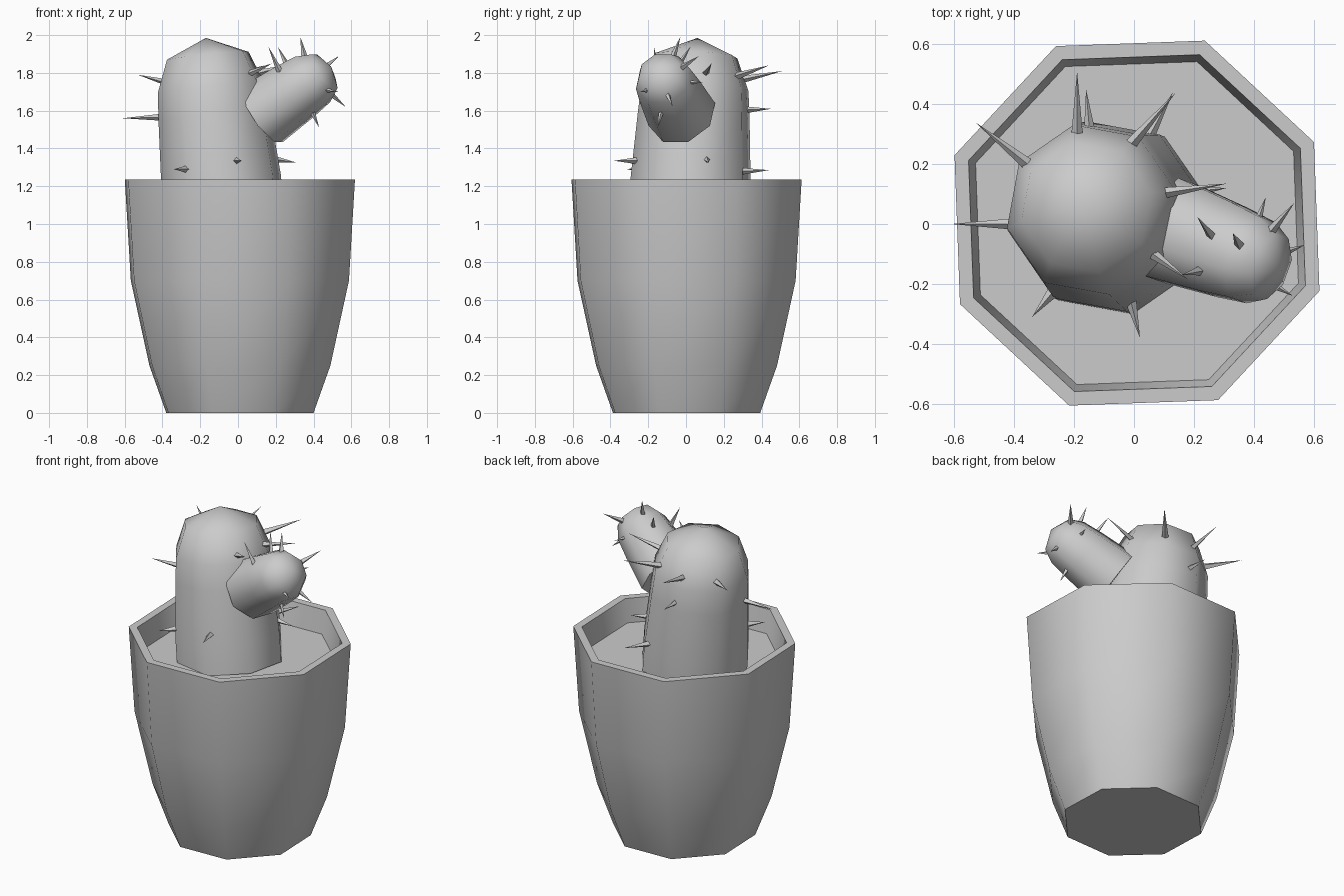
import bpy, bmesh, math
from mathutils import Vector

if "Cube" in bpy.data.objects:
    bpy.data.objects.remove(bpy.data.objects["Cube"])


def finish(name, bm, angle=60):
    bmesh.ops.recalc_face_normals(bm, faces=bm.faces)
    me = bpy.data.meshes.new(name)
    bm.to_mesh(me)
    bm.free()
    ob = bpy.data.objects.new(name, me)
    bpy.context.collection.objects.link(ob)
    bpy.ops.object.select_all(action='DESELECT')
    bpy.context.view_layer.objects.active = ob
    ob.select_set(True)
    bpy.ops.object.shade_smooth_by_angle(angle=math.radians(angle))
    return ob


def add_lathe(bm, origin, axis, profile, sides=8, start=0.0, cap_end=True):
    """Rings of (distance along axis, radius); radius 0 makes a point."""
    axis = Vector(axis).normalized()
    ref = Vector((1, 0, 0)) if abs(axis.z) > 0.7 else Vector((0, 0, 1))
    u = (ref - axis * ref.dot(axis)).normalized()
    v = axis.cross(u)
    origin = Vector(origin)
    prev = None
    for t, r in profile:
        c = origin + axis * t
        if r == 0:
            tip = bm.verts.new(c)
            for i in range(sides):
                bm.faces.new((prev[i], prev[(i + 1) % sides], tip))
            return
        ring = []
        for i in range(sides):
            a = math.radians(start) + math.tau * i / sides
            ring.append(bm.verts.new(c + u * r * math.cos(a) + v * r * math.sin(a)))
        if prev is None:
            bm.faces.new(ring[::-1])
        else:
            for i in range(sides):
                j = (i + 1) % sides
                bm.faces.new((prev[i], prev[j], ring[j], ring[i]))
        prev = ring
    if cap_end:
        bm.faces.new(prev)


def lathe(name, *args, **kw):
    bm = bmesh.new()
    add_lathe(bm, *args, **kw)
    return finish(name, bm)


def spines(name, pairs):
    bm = bmesh.new()
    for base, tip in pairs:
        b, t = Vector(base), Vector(tip)
        d = t - b
        start = -0.03
        add_lathe(bm, b, d, [(start, 0.02), (d.length, 0)], sides=4)
    return finish(name, bm, 30)


# Pot with rim, inner wall and soil floor
lathe("pot", (0.01, 0.003, 0), (0, 0, 1),
      [(0, 0.416), (0.25, 0.511), (0.70, 0.616), (1.235, 0.65),
       (1.235, 0.60), (1.09, 0.575)], start=24.6)

# Leaning trunk
lean = (-0.107, 0.047, 1)
lathe("cactus_trunk", (-0.09, 0.025, 1.235), lean,
      [(-0.17, 0.325), (0.0, 0.325), (0.34, 0.303), (0.49, 0.29),
       (0.66, 0.222), (0.755, 0)], start=12)

# Side arm
lathe("cactus_arm", (0.30, -0.085, 1.70), (0.79, -0.285, 0.545),
      [(-0.22, 0.187), (0.0, 0.17), (0.12, 0.155), (0.20, 0.115), (0.245, 0)],
      start=22.5)

# Spines given as (base, tip)
spines("trunk_spines", [
    ((-0.38, 0.22, 1.75), (-0.53, 0.34, 1.79)),
    ((-0.19, 0.32, 1.77), (-0.19, 0.51, 1.81)),
    ((0.01, 0.29, 1.79), (0.14, 0.44, 1.84)),
    ((-0.15, 0.33, 1.605), (-0.16, 0.45, 1.61)),
    ((0.06, 0.31, 1.28), (0.13, 0.44, 1.285)),
    ((-0.42, 0.00, 1.565), (-0.61, 0.00, 1.56)),
    ((0.11, 0.105, 1.80), (0.31, 0.135, 1.85)),
    ((0.21, 0.11, 1.34), (0.31, 0.12, 1.325)),
    ((0.07, -0.105, 1.80), (0.18, -0.185, 1.85)),
    ((-0.29, -0.25, 1.29), (-0.34, -0.31, 1.29)),
    ((-0.005, -0.28, 1.335), (0.02, -0.38, 1.335)),
])
spines("arm_spines", [
    ((0.26, -0.04, 1.84), (0.21, 0.025, 1.94)),
    ((0.35, -0.065, 1.895), (0.33, -0.03, 1.99)),
    ((0.22, -0.155, 1.81), (0.16, -0.17, 1.94)),
    ((0.41, 0.00, 1.75), (0.44, 0.09, 1.75)),
    ((0.46, -0.02, 1.83), (0.535, 0.07, 1.89)),
    ((0.49, -0.10, 1.69), (0.57, -0.07, 1.62)),
    ((0.46, -0.20, 1.71), (0.53, -0.24, 1.70)),
    ((0.39, -0.13, 1.60), (0.43, -0.15, 1.51)),
])
